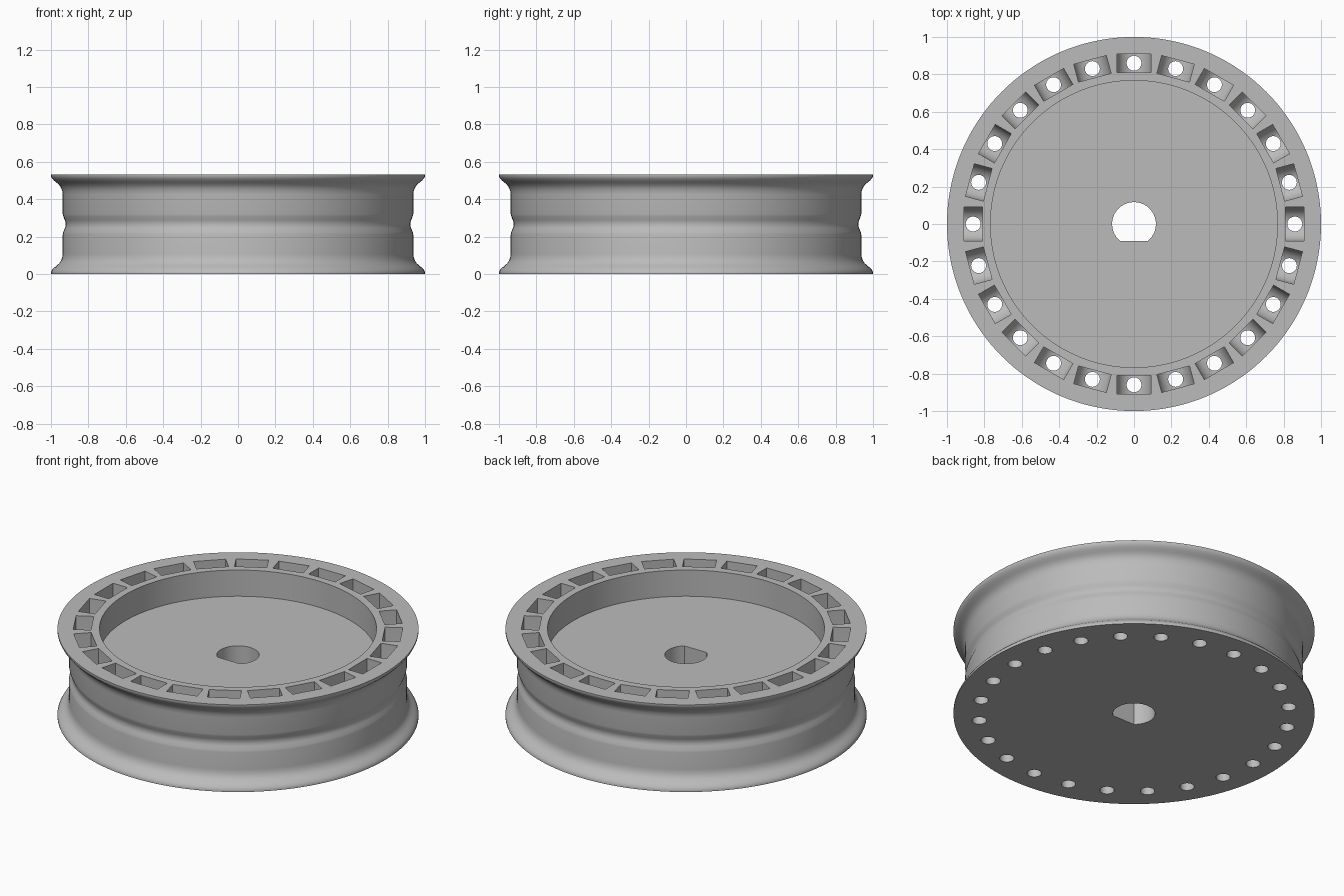
import bpy, bmesh
from math import pi, sin, cos, asin, radians
from mathutils import Matrix, Vector

if "Cube" in bpy.data.objects:
    bpy.data.objects.remove(bpy.data.objects["Cube"], do_unlink=True)

HEIGHT = 0.533
FLOOR = 0.373
RING = 0.86          # radius of the pocket circle
COUNT = 24

grey = bpy.data.materials.new("light grey")
grey.use_nodes = True
colour = (0.5, 0.5, 0.5, 1)
grey.diffuse_color = colour
grey.node_tree.nodes["Principled BSDF"].inputs["Base Color"].default_value = colour


def make_object(name, bm):
    bmesh.ops.recalc_face_normals(bm, faces=bm.faces[:])
    mesh = bpy.data.meshes.new(name)
    bm.to_mesh(mesh)
    bm.free()
    mesh.materials.append(grey)
    obj = bpy.data.objects.new(name, mesh)
    bpy.context.collection.objects.link(obj)
    return obj


def add_prism(bm, outline, offset, matrix):
    """Extrude a closed outline by offset, placed by matrix."""
    face = bm.faces.new([bm.verts.new(matrix @ Vector(p)) for p in outline])
    move = matrix.to_3x3() @ Vector(offset)
    result = bmesh.ops.extrude_face_region(bm, geom=[face], use_keep_orig=True)
    verts = [v for v in result["geom"] if isinstance(v, bmesh.types.BMVert)]
    bmesh.ops.translate(bm, verts=verts, vec=move)


def arc(radius, start, end, steps):
    return [(radius * cos(start + (end - start) * i / steps),
             radius * sin(start + (end - start) * i / steps))
            for i in range(steps + 1)]


# Wheel body: flanged outer profile, mirrored about the groove, plus recess wall
half = [(1.0, 0), (1.0, 0.01), (0.994, 0.022), (0.983, 0.034), (0.968, 0.046),
        (0.955, 0.058), (0.946, 0.072), (0.94, 0.088), (0.937, 0.108),
        (0.937, 0.212), (0.934, 0.225), (0.926, 0.245), (0.922, 0.257)]
profile = half + [(r, HEIGHT - z) for r, z in reversed(half)]
profile += [(0.767, HEIGHT), (0.767, FLOOR)]
bm = bmesh.new()
verts = [bm.verts.new((r, 0, z)) for r, z in profile]
edges = [bm.edges.new(pair) for pair in zip(verts, verts[1:])]
bmesh.ops.spin(bm, geom=verts + edges, axis=(0, 0, 1), cent=(0, 0, 0),
               angle=2 * pi, steps=144, use_merge=True)
bmesh.ops.remove_doubles(bm, verts=bm.verts[:], dist=0.0001)
bmesh.ops.holes_fill(bm, edges=[e for e in bm.edges if e.is_boundary], sides=0)
wheel = make_object("wheel_body", bm)

# Pockets with rounded floors, each drained by a round hole
pockets, holes = bmesh.new(), bmesh.new()
trough = [(0.81, x, z + 0.36) for x, z in arc(0.09, pi, 2 * pi, 16)]
trough += [(0.81, 0.09, 0.6), (0.81, -0.09, 0.6)]
circle = [(RING + x, y, -0.1) for x, y in arc(0.04, 0, 2 * pi, 20)[:-1]]
for i in range(COUNT):
    turn = Matrix.Rotation(2 * pi * i / COUNT, 4, "Z")
    add_prism(pockets, trough, (0.098, 0, 0), turn)
    add_prism(holes, circle, (0, 0, 0.5), turn)

# Axle bore with one flat side
bore = bmesh.new()
flat = asin(0.09 / 0.117)
add_prism(bore, [(x, y, -0.1) for x, y in arc(0.117, -flat, pi + flat, 40)],
          (0, 0, 0.8), Matrix.Identity(4))

# Cut everything out of the body
bpy.context.view_layer.objects.active = wheel
for name, cutter_mesh in (("pocket_cutter", pockets), ("hole_cutter", holes),
                          ("bore_cutter", bore)):
    cutter = make_object(name, cutter_mesh)
    cutter.hide_render = True
    mod = wheel.modifiers.new(name, "BOOLEAN")
    mod.operation = "DIFFERENCE"
    mod.solver = "EXACT"
    mod.object = cutter
    bpy.ops.object.modifier_apply(modifier=name)
    bpy.data.objects.remove(cutter, do_unlink=True)

bpy.ops.object.select_all(action="DESELECT")
wheel.select_set(True)
bpy.ops.object.shade_smooth_by_angle(angle=radians(35))
